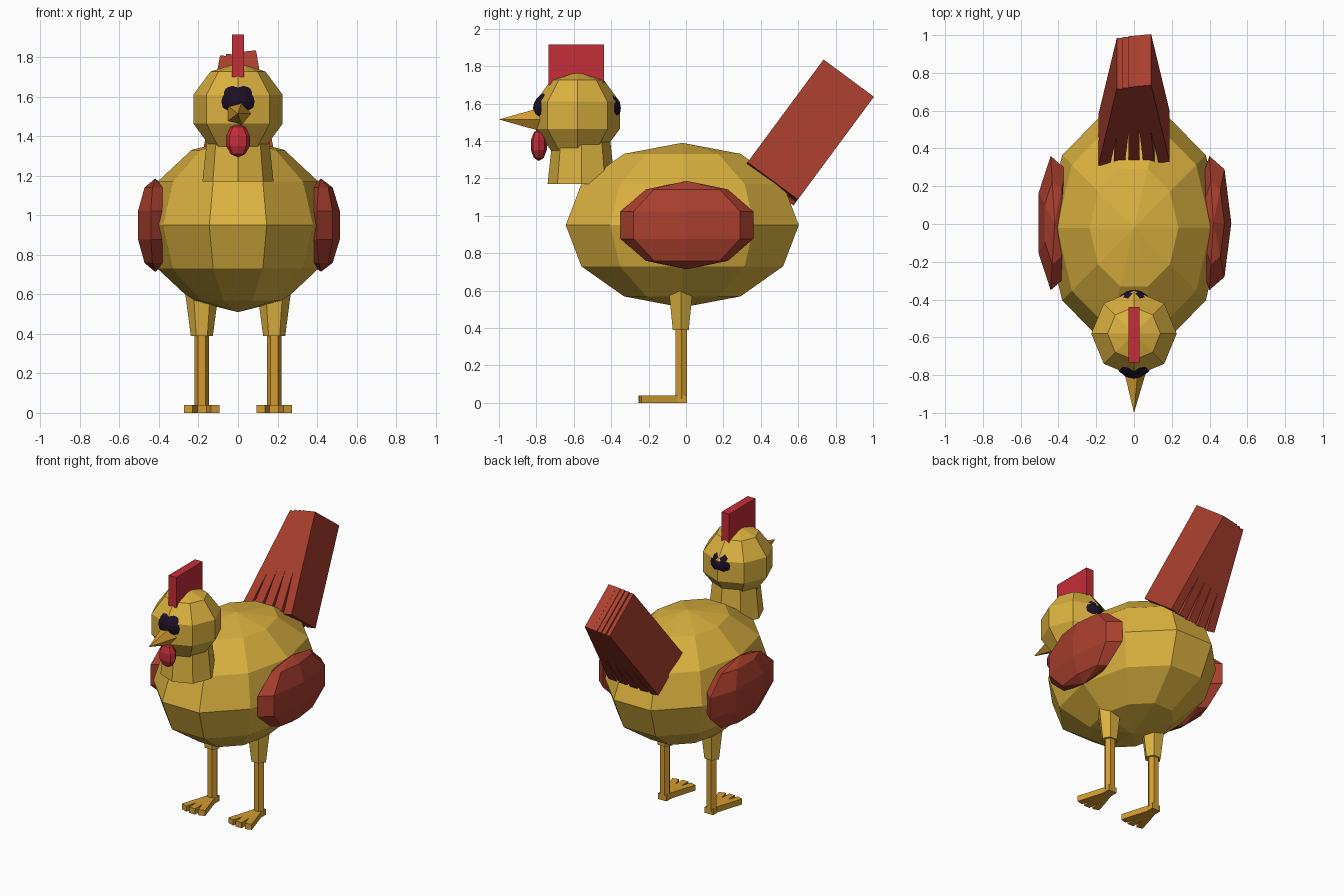
import bpy, bmesh
from math import sin, cos, pi, radians
from mathutils import Matrix, Vector

old = bpy.data.objects.get("Cube")
if old:
    bpy.data.objects.remove(old, do_unlink=True)


def material(name, rgb):
    mat = bpy.data.materials.new(name)
    mat.use_nodes = True
    mat.diffuse_color = (*rgb, 1)
    mat.node_tree.nodes["Principled BSDF"].inputs["Base Color"].default_value = (*rgb, 1)
    return mat


YELLOW = material("golden_yellow", (0.71, 0.44, 0.05))
ORANGE = material("leg_orange", (0.65, 0.33, 0.03))
RUST = material("rust_red", (0.40, 0.05, 0.027))
RED = material("comb_red", (0.55, 0.027, 0.04))
DARK = material("eye_dark", (0.012, 0.005, 0.018))


def finish(name, bm, mat, matrix):
    """Turn a bmesh into a flat shaded object."""
    bm.transform(matrix)
    bmesh.ops.recalc_face_normals(bm, faces=bm.faces)
    mesh = bpy.data.meshes.new(name)
    bm.to_mesh(mesh)
    bm.free()
    mesh.materials.append(mat)
    obj = bpy.data.objects.new(name, mesh)
    bpy.context.collection.objects.link(obj)
    return obj


def lathe(name, profile, sides, mat, centre, scale=(1, 1, 1), turn=Matrix()):
    """Spin (radius, height) pairs round z, close the ends, then place."""
    bm = bmesh.new()
    rings = []
    for r, z in profile:
        angles = [2 * pi * k / sides for k in range(sides)]
        rings.append([bm.verts.new((r * cos(a), r * sin(a), z)) for a in angles])
    for low, high in zip(rings, rings[1:]):
        for k in range(sides):
            n = (k + 1) % sides
            bm.faces.new((low[k], low[n], high[n], high[k]))
    for ring, (r, z) in zip((rings[0], rings[-1]), (profile[0], profile[-1])):
        if r > 0:
            bm.faces.new(ring)
    bmesh.ops.remove_doubles(bm, verts=bm.verts, dist=1e-5)
    place = Matrix.Translation(centre) @ turn @ Matrix.Diagonal((*scale, 1))
    return finish(name, bm, mat, place)


def ball(name, centre, radii, sides, rings, mat):
    profile = [(sin(pi * i / rings) if 0 < i < rings else 0, -cos(pi * i / rings))
               for i in range(rings + 1)]
    return lathe(name, profile, sides, mat, centre, radii)


def box(name, centre, size, mat, turn=Matrix()):
    bm = bmesh.new()
    bmesh.ops.create_cube(bm, size=1)
    place = Matrix.Translation(centre) @ turn @ Matrix.Diagonal((*size, 1))
    return finish(name, bm, mat, place)


# Body, neck and head
ball("body", (0, -0.02, 0.95), (0.47, 0.655, 0.44), 10, 6, YELLOW)
lathe("neck", [(0.18, 1.17), (0.15, 1.45)], 8, YELLOW, (0, -0.56, 0))
ball("head", (0, -0.58, 1.537), (0.238, 0.238, 0.235), 8, 5, YELLOW)

# Face: the eye band pokes through the head front and back
ball("eyes", (0, -0.583, 1.575), (0.145, 0.235, 0.13), 24, 16, DARK)
lathe("beak", [(0.065, 0), (0, 0.22)], 5, ORANGE, (0, -0.78, 1.515),
      turn=Matrix.Rotation(pi / 2, 4, 'X'))
ball("wattle", (0, -0.787, 1.378), (0.063, 0.045, 0.085), 8, 5, RED)
box("comb", (0, -0.587, 1.807), (0.06, 0.295, 0.216), RED)

# Tail: thin slabs whose tips converge
tilt = Matrix.Rotation(radians(-36.5), 4, 'X')
for i in range(-2, 3):
    lean = tilt @ Matrix.Rotation(-i * 0.071, 4, 'Y')
    centre = Vector((i * 0.055, 0.655, 1.445)) + tilt @ Vector((0, 0, i * 0.008))
    box(f"tail_feather_{i + 3}", centre, (0.06, 0.335, 0.69), RUST, lean)

# Wings, legs and feet
for side, s in (("left", 1), ("right", -1)):
    ball(f"{side}_wing", (s * 0.42, 0.005, 0.95), (0.1, 0.383, 0.236), 7, 5, RUST)
    x = s * 0.183
    lathe(f"{side}_thigh", [(0.056, 0.39), (0.09, 0.65)], 6, YELLOW,
          (x, -0.028, 0), (1, 0.88, 1))
    lathe(f"{side}_shank", [(0.037, 0.02), (0.037, 0.42)], 6, ORANGE,
          (x, -0.025, 0), (1, 0.95, 1))
    box(f"{side}_heel", (x, -0.025, 0.02), (0.066, 0.06, 0.04), ORANGE)
    for toe, angle in (("inner", -s), ("middle", 0), ("outer", s)):
        turn = Matrix.Rotation(angle * radians(17), 4, 'Z')
        middle = Vector((x, -0.02, 0.02)) + turn @ Vector((0, -0.117, 0))
        box(f"{side}_{toe}_toe", middle, (0.046, 0.234, 0.04), ORANGE, turn)
